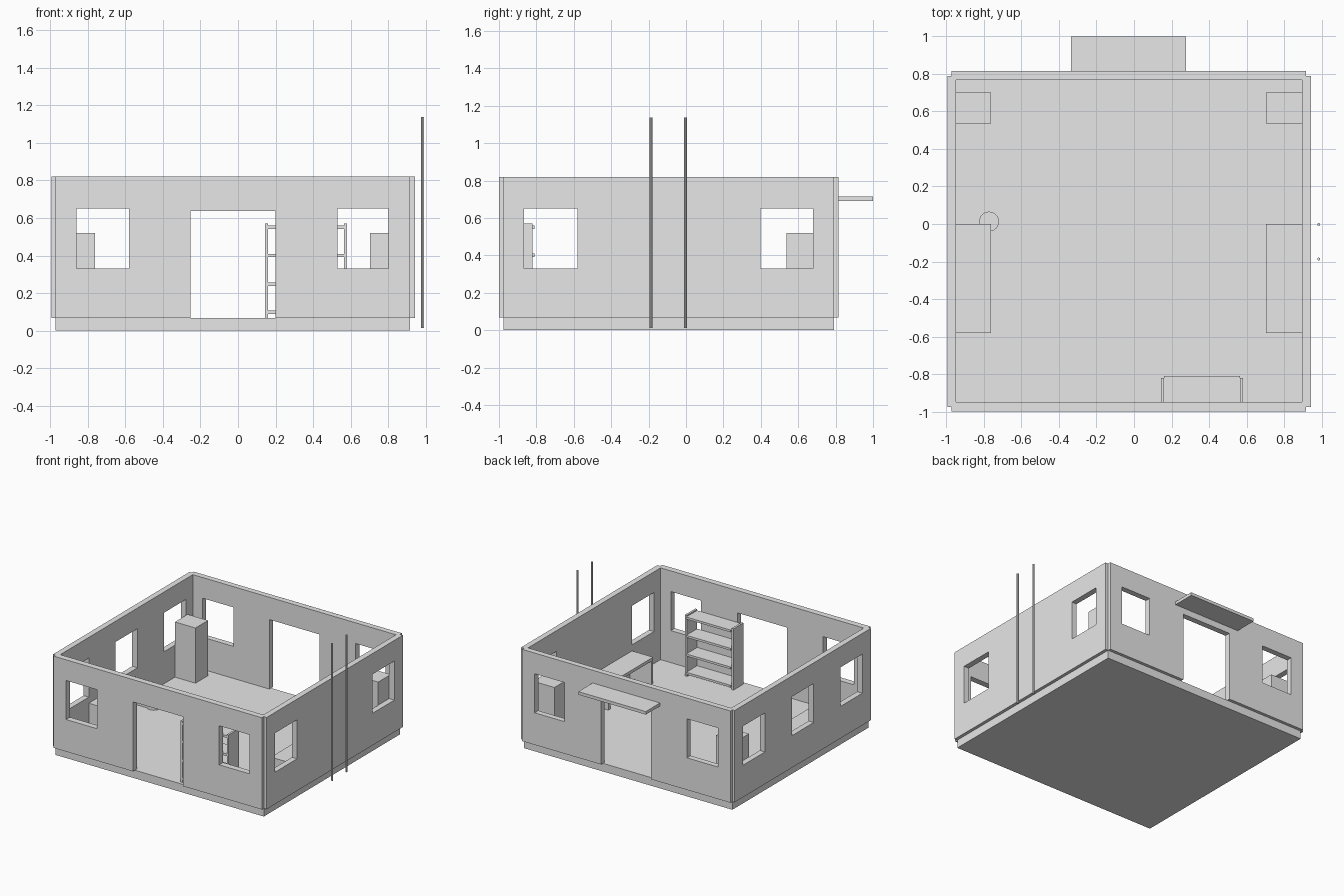
import bpy
import bmesh
from mathutils import Vector

cube = bpy.data.objects.get("Cube")
if cube:
    bpy.data.objects.remove(cube, do_unlink=True)

# Single plain grey
grey = bpy.data.materials.new("plain_grey")
grey.use_nodes = True
grey.diffuse_color = (0.8, 0.8, 0.8, 1)
grey.node_tree.nodes["Principled BSDF"].inputs["Base Color"].default_value = (0.8, 0.8, 0.8, 1)


def finish(name, bm):
    bmesh.ops.recalc_face_normals(bm, faces=bm.faces[:])
    mesh = bpy.data.meshes.new(name)
    bm.to_mesh(mesh)
    bm.free()
    mesh.materials.append(grey)
    obj = bpy.data.objects.new(name, mesh)
    bpy.context.collection.objects.link(obj)
    return obj


def add_box(bm, x, y, z):
    verts = bmesh.ops.create_cube(bm, size=1)["verts"]
    for v in verts:
        v.co = Vector([r[0] if c < 0 else r[1] for c, r in zip(v.co, (x, y, z))])


def boxes(name, *parts):
    bm = bmesh.new()
    for part in parts:
        add_box(bm, *part)
    return finish(name, bm)


def cylinder(name, x, y, z, radius, sides):
    bm = bmesh.new()
    bmesh.ops.create_cone(bm, cap_ends=True, segments=sides, radius1=radius,
                          radius2=radius, depth=z[1] - z[0])
    bmesh.ops.translate(bm, vec=(x, y, (z[0] + z[1]) / 2), verts=bm.verts[:])
    return finish(name, bm)


def wall(name, axis, span, depth, openings):
    """Upright panel along an axis, with rectangular (start, end, low, high) openings."""
    us = sorted(set(span) | {u for o in openings for u in o[:2]})
    zs = sorted({FLOOR, TOP} | {z for o in openings for z in o[2:]})
    bm = bmesh.new()

    def point(u, z):
        return bm.verts.new((u, depth[0], z) if axis == "x" else (depth[0], u, z))

    for u0, u1 in zip(us, us[1:]):
        for z0, z1 in zip(zs, zs[1:]):
            um, zm = (u0 + u1) / 2, (z0 + z1) / 2
            if not any(a < um < b and c < zm < d for a, b, c, d in openings):
                bm.faces.new([point(u0, z0), point(u1, z0), point(u1, z1), point(u0, z1)])
    bmesh.ops.remove_doubles(bm, verts=bm.verts[:], dist=0.0001)
    # Give the flat panel its thickness
    out = bmesh.ops.extrude_face_region(bm, geom=bm.faces[:])["geom"]
    push = depth[1] - depth[0]
    bmesh.ops.translate(bm, vec=(0, push, 0) if axis == "x" else (push, 0, 0),
                        verts=[g for g in out if isinstance(g, bmesh.types.BMVert)])
    return finish(name, bm)


FLOOR, TOP = 0.067, 0.82
SILL, HEAD = 0.33, 0.65
X_IN = (-0.948, 0.896)
Y_IN = (-0.95, 0.768)
X_MID, Y_MID = (-0.974, 0.917), (-0.975, 0.79)

# Floor slab
boxes("floor_slab", (X_MID, Y_MID, (0, FLOOR)))

# Walls with windows and doors
end_openings = [(-0.86, -0.58, SILL, HEAD), (0.53, 0.803, SILL, HEAD), (-0.253, 0.2, FLOOR, 0.637)]
side_windows = [(-0.865, -0.58, SILL, HEAD), (0.397, 0.68, SILL, HEAD)]
wall("front_wall", "x", X_MID, (-1, Y_IN[0]), end_openings)
wall("back_wall", "x", X_MID, (Y_IN[1], 0.815), end_openings)
wall("left_wall", "y", Y_MID, (X_IN[1], 0.943), side_windows)
wall("right_wall", "y", Y_MID, (-0.995, X_IN[0]), side_windows + [(-0.235, 0.05, SILL, HEAD)])

# Awning over the back door
boxes("back_awning", ((-0.335, 0.277), (0.815, 1), (0.69, 0.715)))

# Cabinets and desks along both side walls
for side, x in (("right", (X_IN[0], -0.762)), ("left", (0.704, X_IN[1]))):
    boxes(side + "_cabinet", (x, (0.537, 0.7), (FLOOR, 0.52)))
    boxes(side + "_desk",
          (x, (-0.58, 0), (0.255, 0.28)),
          (x, (-0.58, -0.555), (FLOOR, 0.255)),
          (x, (-0.025, 0), (FLOOR, 0.255)))

# Waste bin beside the desk
bin_obj = cylinder("waste_bin", -0.773, 0.013, (FLOOR, 0.2), 0.053, 24)
bpy.context.view_layer.objects.active = bin_obj
bin_obj.select_set(True)
bpy.ops.object.shade_smooth_by_angle()

# Open shelving unit against the front wall
shelf_parts = [(x, (Y_IN[0], -0.82), (FLOOR, 0.57)) for x in ((0.144, 0.161), (0.564, 0.581))]
for height in (0.097, 0.247, 0.4, 0.55):
    shelf_parts.append(((0.161, 0.564), (Y_IN[0], -0.81), (height - 0.009, height + 0.009)))
boxes("shelving_unit", *shelf_parts)

# Two slim poles outside the left wall
for name, y in (("front_pole", -0.187), ("rear_pole", -0.002)):
    cylinder(name, 0.985, y, (0.013, 1.138), 0.008, 8)
